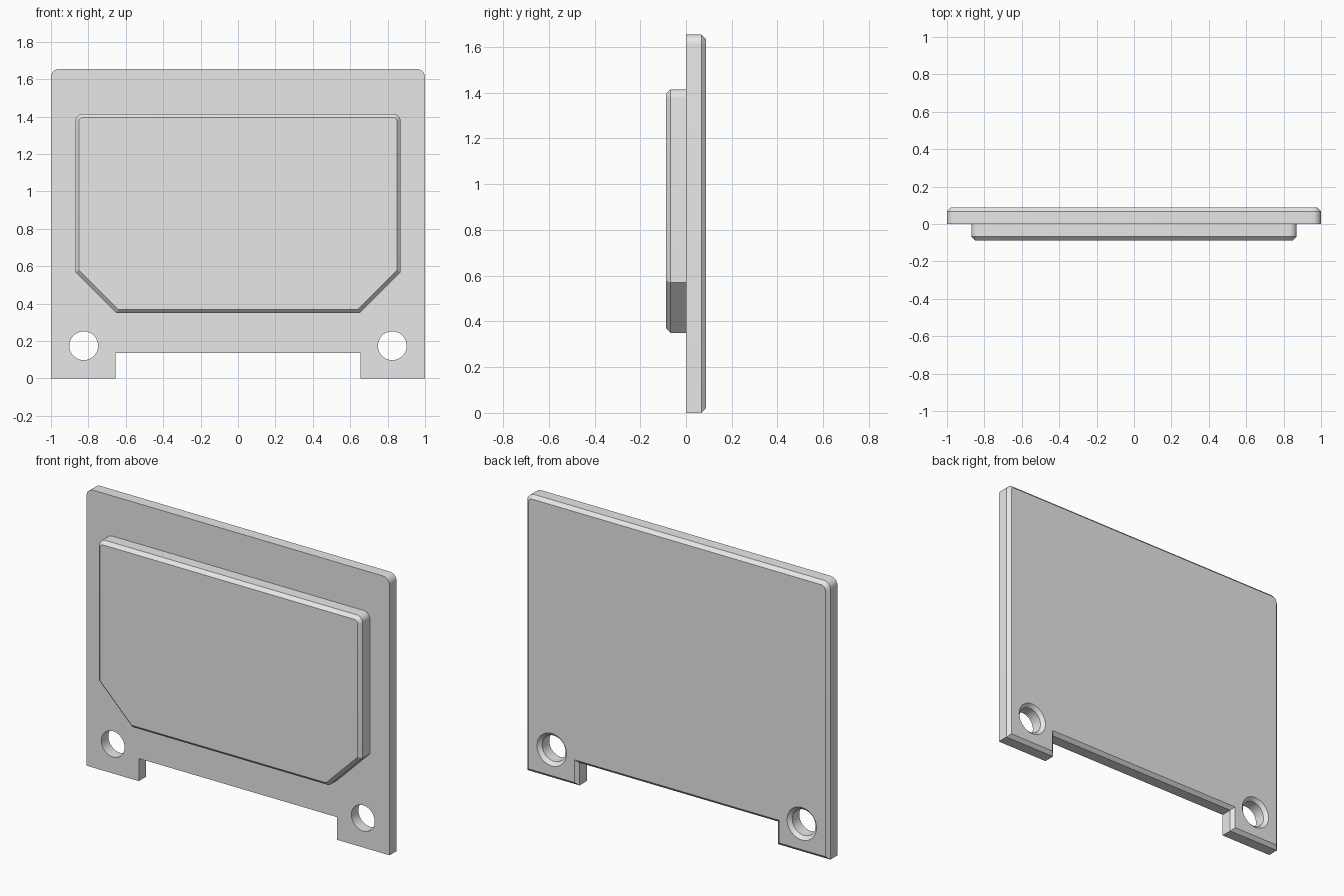
import bpy
import bmesh
import math
from mathutils import Vector

cube = bpy.data.objects.get("Cube")
if cube:
    bpy.data.objects.remove(cube, do_unlink=True)

THICK = 0.087
BEVEL = 0.02

grey = bpy.data.materials.new("light grey")
grey.use_nodes = True
grey.diffuse_color = (0.8, 0.8, 0.8, 1)
grey.node_tree.nodes["Principled BSDF"].inputs["Base Color"].default_value = grey.diffuse_color


def arc(cx, cz, r, turn, steps):
    """Points anticlockwise along an arc that starts at +x."""
    angles = [turn * i / steps for i in range(steps + 1)]
    return [Vector((cx + r * math.cos(a), cz + r * math.sin(a))) for a in angles]


def mirrored(half):
    """Close a right-hand outline with its mirror image."""
    return half + [Vector((-p.x, p.y)) for p in reversed(half)]


def inset(points, d):
    """Move an anticlockwise outline inwards by d with mitred corners."""
    result = []
    for i, p in enumerate(points):
        a = (p - points[i - 1]).normalized()
        b = (points[(i + 1) % len(points)] - p).normalized()
        n1, n2 = Vector((-a.y, a.x)), Vector((-b.y, b.x))
        result.append(p + (n1 + n2) * d / (1 + n1.dot(n2)))
    return result


def loft(name, layers):
    """Solid through outlines placed at successive y values."""
    bm = bmesh.new()
    rings = [[bm.verts.new((p.x, y, p.y)) for p in pts] for y, pts in layers]
    for r, s in zip(rings, rings[1:]):
        for i in range(len(r)):
            bm.faces.new((r[i - 1], r[i], s[i], s[i - 1]))
    bm.faces.new(rings[0])
    bm.faces.new(rings[-1])
    bmesh.ops.recalc_face_normals(bm, faces=bm.faces)
    mesh = bpy.data.meshes.new(name)
    bm.to_mesh(mesh)
    bm.free()
    mesh.materials.append(grey)
    obj = bpy.data.objects.new(name, mesh)
    bpy.context.collection.objects.link(obj)
    return obj


def slab(name, outline, side):
    """Slab from y = 0 towards side, chamfered on its outer face."""
    return loft(name, [(0, outline), (side * (THICK - BEVEL), outline),
                       (side * THICK, inset(outline, BEVEL))])


# Back plate with two mounting feet
plate = slab("back_plate", mirrored(
    [Vector((0.655, 0.135)), Vector((0.655, 0)), Vector((1, 0))]
    + arc(0.955, 1.61, 0.045, math.pi / 2, 8)), 1)

# Raised front panel with clipped lower corners
panel = slab("front_panel", mirrored(
    [Vector((0.65, 0.35)), Vector((0.87, 0.57))]
    + arc(0.83, 1.375, 0.04, math.pi / 2, 8)), -1)

# Countersunk screw holes through the feet
for side, x in (("right", -0.825), ("left", 0.825)):
    hole = arc(x, 0.175, 0.077, math.tau, 40)[:-1]
    cutter = loft(side + "_hole_cutter", [(-0.05, hole), (THICK - BEVEL, hole),
                                          (THICK + BEVEL, inset(hole, -2 * BEVEL))])
    cut = plate.modifiers.new(side + "_hole", "BOOLEAN")
    cut.operation = "DIFFERENCE"
    cut.solver = "EXACT"
    cut.object = cutter
    bpy.context.view_layer.objects.active = plate
    bpy.ops.object.modifier_apply(modifier=cut.name)
    bpy.data.objects.remove(cutter, do_unlink=True)

# Smooth rounded corners and bores, keep chamfer edges sharp
bpy.ops.object.select_all(action="DESELECT")
for obj in (plate, panel):
    obj.select_set(True)
bpy.context.view_layer.objects.active = plate
bpy.ops.object.shade_smooth_by_angle(angle=math.radians(30))
